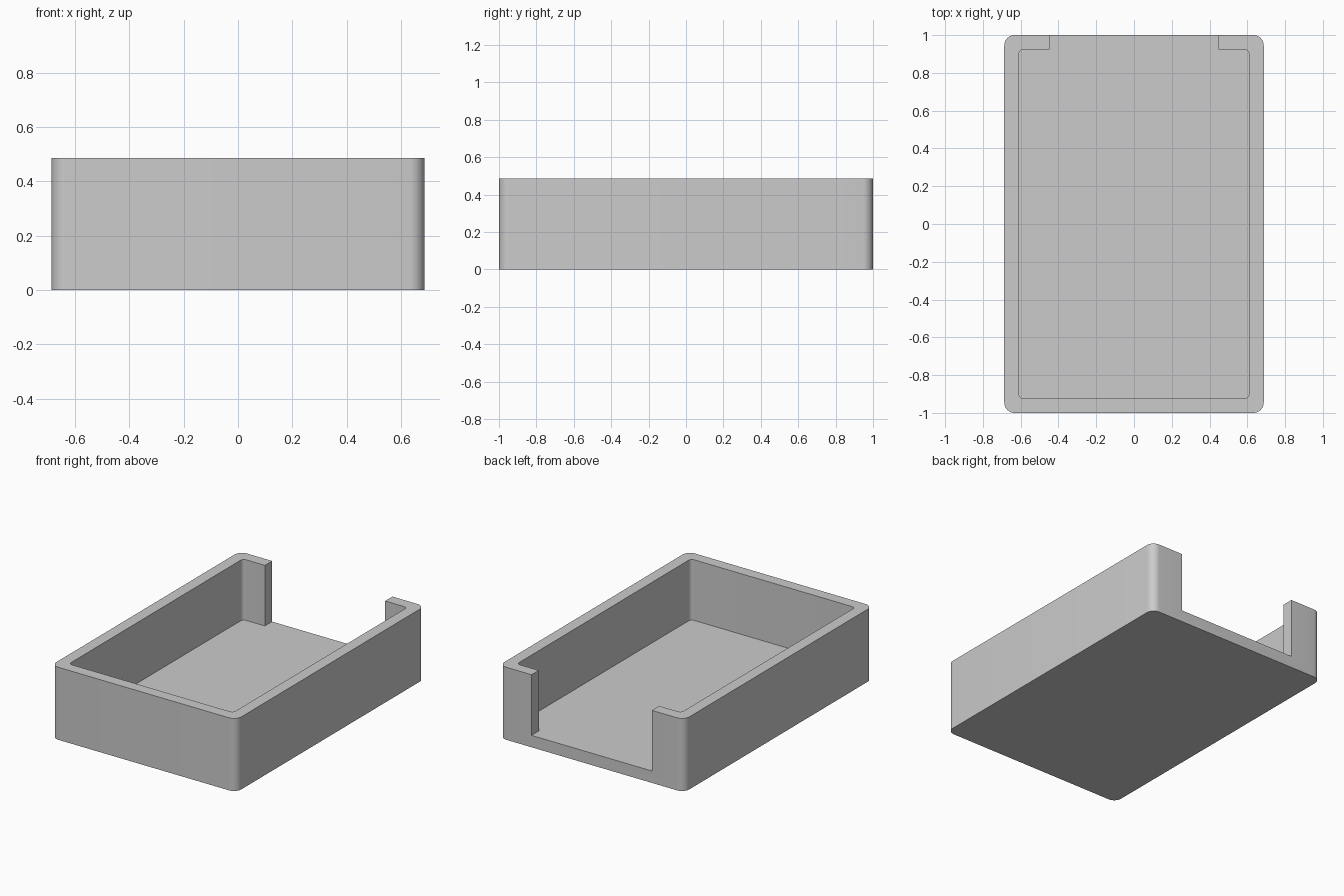
import bpy, bmesh, math

cube = bpy.data.objects.get("Cube")
if cube:
    bpy.data.objects.remove(cube, do_unlink=True)

HALF_X, HALF_Y, HEIGHT = 0.687, 1.0, 0.487
WALL, FLOOR, NOTCH = 0.077, 0.08, 0.447

grey = bpy.data.materials.new("plain grey")
grey.use_nodes = True
colour = (0.6, 0.6, 0.6, 1)
grey.diffuse_color = colour
grey.node_tree.nodes["Principled BSDF"].inputs["Base Color"].default_value = colour


def rounded_rect(hx, hy, r, steps=10):
    """Counter-clockwise outline, starting at the back left corner."""
    points = []
    for i, (sx, sy) in enumerate([(1, 1), (-1, 1), (-1, -1), (1, -1)]):
        for k in range(steps + 1):
            a = math.pi / 2 * (i + k / steps)
            points.append((sx * (hx - r) + r * math.cos(a),
                           sy * (hy - r) + r * math.sin(a)))
    return points


def prism(name, outline, bottom, top):
    bm = bmesh.new()
    face = bm.faces.new([bm.verts.new((x, y, bottom)) for x, y in outline])
    ext = bmesh.ops.extrude_face_region(bm, geom=[face], use_keep_orig=True)
    verts = [v for v in ext["geom"] if isinstance(v, bmesh.types.BMVert)]
    bmesh.ops.translate(bm, verts=verts, vec=(0, 0, top - bottom))
    bmesh.ops.recalc_face_normals(bm, faces=bm.faces)
    mesh = bpy.data.meshes.new(name)
    bm.to_mesh(mesh)
    bm.free()
    mesh.materials.append(grey)
    obj = bpy.data.objects.new(name, mesh)
    bpy.context.collection.objects.link(obj)
    return obj


# Tray body with rounded vertical corners
tray = prism("tray", rounded_rect(HALF_X, HALF_Y, 0.055), 0, HEIGHT)

# Inner cavity, with a tongue that opens the back wall
inner_y = HALF_Y - WALL
cavity = rounded_rect(HALF_X - WALL, inner_y, 0.025)
tongue = [(NOTCH, inner_y), (NOTCH, HALF_Y + 0.1),
          (-NOTCH, HALF_Y + 0.1), (-NOTCH, inner_y)]
corner = len(cavity) // 4
cutter = prism("cavity_cutter", cavity[:corner] + tongue + cavity[corner:],
               FLOOR, HEIGHT + 0.1)
cutter.hide_render = True

cut = tray.modifiers.new("cavity", "BOOLEAN")
cut.operation = "DIFFERENCE"
cut.solver = "EXACT"
cut.object = cutter

bpy.ops.object.select_all(action="DESELECT")
tray.select_set(True)
bpy.context.view_layer.objects.active = tray
bpy.ops.object.modifier_apply(modifier=cut.name)
bpy.data.objects.remove(cutter, do_unlink=True)
bpy.ops.object.shade_smooth_by_angle(angle=math.radians(30))
